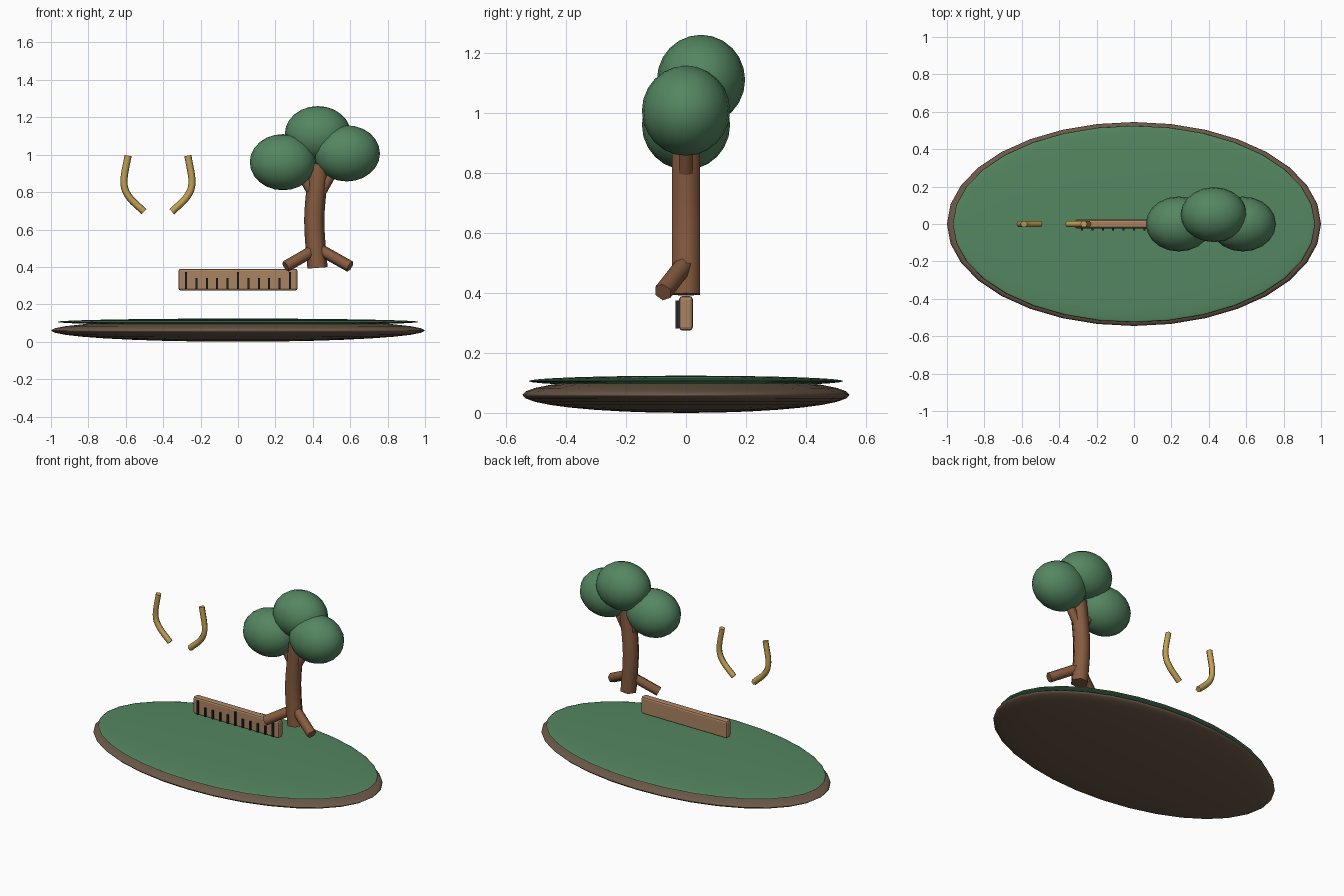
import bpy, bmesh
from math import cos, sin, pi
from mathutils import Vector

if "Cube" in bpy.data.objects:
    bpy.data.objects.remove(bpy.data.objects["Cube"])


def material(name, r, g, b):
    m = bpy.data.materials.new(name)
    m.diffuse_color = (r, g, b, 1)
    m.use_nodes = True
    m.node_tree.nodes["Principled BSDF"].inputs["Base Color"].default_value = m.diffuse_color
    return m


GREEN = material("leaf_green", 0.09, 0.24, 0.12)
SOIL = material("soil_brown", 0.15, 0.10, 0.065)
BARK = material("bark_brown", 0.24, 0.105, 0.05)
WOOD = material("pale_wood", 0.40, 0.23, 0.12)
GOLD = material("gold", 0.54, 0.35, 0.09)
DARK = material("dark_mark", 0.013, 0.02, 0.028)


def ellipsoid(name, loc, radii, mat, segments=32, rings=16):
    bpy.ops.mesh.primitive_uv_sphere_add(segments=segments, ring_count=rings, radius=1, location=loc)
    ob = bpy.context.object
    ob.name, ob.scale = name, radii
    ob.data.materials.append(mat)
    bpy.ops.object.shade_smooth()
    return ob


def box(name, loc, size, mat, bevel=0):
    bpy.ops.mesh.primitive_cube_add(size=1, location=loc)
    ob = bpy.context.object
    ob.name, ob.scale = name, size
    bpy.ops.object.transform_apply(location=False, rotation=False, scale=True)
    ob.data.materials.append(mat)
    if bevel:
        mod = ob.modifiers.new("bevel", 'BEVEL')
        mod.width, mod.segments = bevel, 2
    return ob


def smooth_path(pts, steps=6):
    """Catmull-Rom samples through the points."""
    p = [Vector(q) for q in pts]
    if len(p) < 3:
        return p
    p = [2 * p[0] - p[1]] + p + [2 * p[-1] - p[-2]]
    out = []
    for a, b, c, d in zip(p, p[1:], p[2:], p[3:]):
        for i in range(steps):
            t = i / steps
            out.append(0.5 * (2 * b + (c - a) * t + (2 * a - 5 * b + 4 * c - d) * t * t
                              + (3 * b - a - 3 * c + d) * t ** 3))
    return out + [p[-2]]


def tube(name, pts, radius, mat, sides=6):
    path = smooth_path(pts)
    bm = bmesh.new()
    rings = []
    for i, c in enumerate(path):
        d = (path[min(i + 1, len(path) - 1)] - path[max(i - 1, 0)]).normalized()
        u = Vector((0, 1, 0)).cross(d).normalized()
        v = d.cross(u)
        rings.append([bm.verts.new(c + radius * (cos(2 * pi * k / sides) * u + sin(2 * pi * k / sides) * v))
                      for k in range(sides)])
    for a, b in zip(rings, rings[1:]):
        for k in range(sides):
            n = (k + 1) % sides
            bm.faces.new((a[k], a[n], b[n], b[k])).smooth = True
    bm.faces.new(rings[0][::-1])
    bm.faces.new(rings[-1])
    bmesh.ops.recalc_face_normals(bm, faces=bm.faces)
    me = bpy.data.meshes.new(name)
    bm.to_mesh(me)
    bm.free()
    me.materials.append(mat)
    ob = bpy.data.objects.new(name, me)
    bpy.context.collection.objects.link(ob)
    return ob


# Ground island
ellipsoid("soil_base", (0, 0, 0.06), (1, 0.545, 0.06), SOIL)
ellipsoid("grass_top", (0, 0, 0.106), (0.968, 0.525, 0.018), GREEN)

# Tree trunk, branches and roots
tube("trunk", [(0.425, 0, 0.395), (0.408, 0, 0.66), (0.435, 0, 0.95)], 0.054, BARK)
for side, s in (("left", -1), ("right", 1)):
    tube(side + "_branch", [(0.42, 0, 0.755), (0.42 + 0.115 * s, 0, 0.96)], 0.027, BARK)
    tube(side + "_root", [(0.425, 0, 0.5), (0.427 + 0.172 * s, -0.077, 0.402)], 0.031, BARK)

# Foliage
for name, loc in (("left_foliage", (0.24, 0, 0.96)),
                  ("top_foliage", (0.427, 0.05, 1.11)),
                  ("right_foliage", (0.582, 0, 1.007))):
    ellipsoid(name, loc, (0.177, 0.147, 0.15), GREEN, 20, 12)

# Measuring board with tick marks
box("ruler_board", (0, 0, 0.332), (0.636, 0.046, 0.116), WOOD, 0.012)
for i in range(11):
    h = 0.092 if i % 5 == 0 else 0.058
    box(f"tick_{i}", (-0.278 + 0.0556 * i, -0.0275, 0.282 + h / 2), (0.011, 0.015, h), DARK)

# Pair of curved laurel stems
for side, s in (("left", -1), ("right", 1)):
    pts = [(0.160, 0.995), (0.182, 0.855), (0.155, 0.775), (0.074, 0.695)]
    tube(side + "_stem", [(-0.428 + s * x, 0, z) for x, z in pts], 0.019, GOLD)
